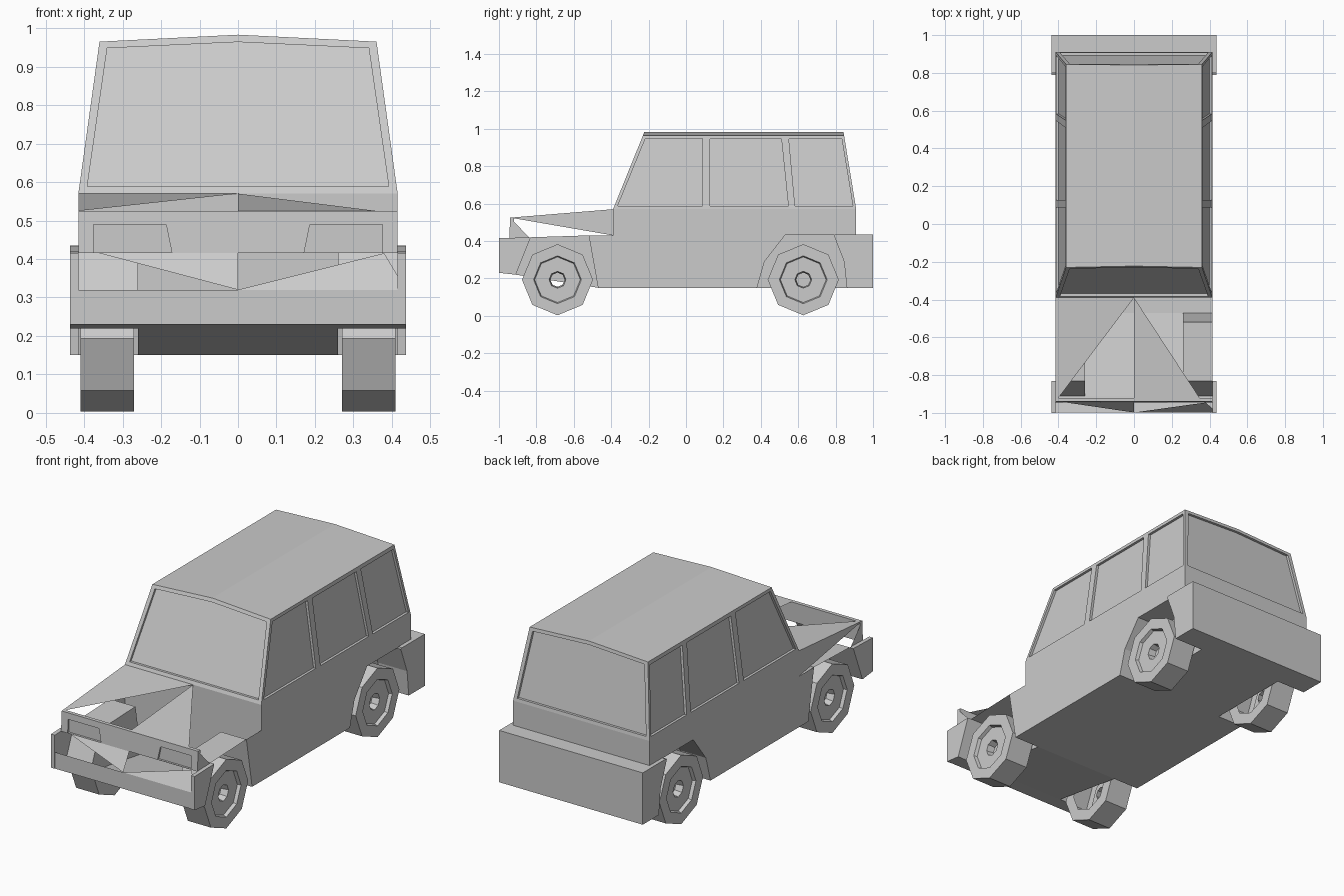
import bpy, bmesh, math

if "Cube" in bpy.data.objects:
    bpy.data.objects.remove(bpy.data.objects["Cube"])


def mesh(name, polys):
    """Object from a list of polygons given as point lists."""
    bm = bmesh.new()
    for p in polys:
        bm.faces.new([bm.verts.new(v) for v in p])
    bmesh.ops.remove_doubles(bm, verts=bm.verts, dist=0.0005)
    bmesh.ops.recalc_face_normals(bm, faces=bm.faces)
    me = bpy.data.meshes.new(name)
    bm.to_mesh(me)
    bm.free()
    ob = bpy.data.objects.new(name, me)
    bpy.context.collection.objects.link(ob)
    return ob


def bridge(a, b, closed=True):
    n = len(a)
    return [[a[i], a[(i + 1) % n], b[(i + 1) % n], b[i]] for i in range(n if closed else n - 1)]


def prism(a, b):
    return [a, b[::-1]] + bridge(a, b)


def at_x(x, prof):
    return [(x, y, z) for y, z in prof]


def rect_z(x, y0, y1, z0, z1):
    """Full-width quad running from (y0, z0) to (y1, z1)."""
    return [(-x, y0, z0), (x, y0, z0), (x, y1, z1), (-x, y1, z1)]


def cut(target, cutters):
    for c in cutters:
        c.hide_render = True
        c.hide_viewport = True
        m = target.modifiers.new("opening", 'BOOLEAN')
        m.operation = 'DIFFERENCE'
        m.solver = 'EXACT'
        m.object = c
    bpy.context.view_layer.update()
    me = bpy.data.meshes.new_from_object(target.evaluated_get(bpy.context.evaluated_depsgraph_get()))
    target.modifiers.clear()
    target.data = me
    for c in cutters:
        bpy.data.objects.remove(c)


W, IN, BW = 0.415, 0.26, 0.437           # body, inner wheel well, bumper half widths
ZB, ZT, ZR = 0.57, 0.965, 0.983          # belt line, roof edge, roof ridge


def side_x(z): return W - (z - ZB) / (ZT - ZB) * 0.055
def front_y(z): return -0.39 + (z - ZB) / (ZT - ZB) * 0.16
def rear_y(z): return 0.91 - (z - ZB) / (ZT - ZB) * 0.065


# cabin with a slightly ridged roof
def end(fy):
    return [(-W, fy(ZB), ZB), (W, fy(ZB), ZB), (side_x(ZT), fy(ZT), ZT),
            (0, fy(ZR), ZR), (-side_x(ZT), fy(ZT), ZT)]


cabin = mesh("cabin", prism(end(front_y), end(rear_y)))

# recessed windows
side_windows = [
    [(-0.365, 0.588), (0.087, 0.588), (0.087, 0.948), (-0.217, 0.948)],
    [(0.128, 0.588), (0.547, 0.588), (0.51, 0.945), (0.128, 0.945)],
    [(0.583, 0.588), (0.892, 0.588), (0.833, 0.945), (0.55, 0.945)]]
end_window = [(-0.392, 0.588), (0.392, 0.588), (0.34, 0.948), (0, 0.964), (-0.34, 0.948)]
cutters = []
for s in (-1, 1):
    for w in side_windows:
        a, b = [[(s * (side_x(z) + d), y, z) for y, z in w] for d in (0.05, -0.014)]
        cutters.append(mesh("window_cutter", prism(a, b)))
for fy, s in ((front_y, -1), (rear_y, 1)):
    a, b = [[(x, fy(z) + s * d, z) for x, z in end_window] for d in (0.05, -0.014)]
    cutters.append(mesh("window_cutter", prism(a, b)))
cut(cabin, cutters)

# lower body: sides, wheel wells, floor, firewall
rear_arch = [(0.38, 0.15), (0.42, 0.29), (0.53, 0.432), (0.79, 0.432), (0.845, 0.29), (0.86, 0.15)]
front_arch = [(-0.47, 0.15), (-0.52, 0.43), (-0.83, 0.42), (-0.91, 0.22)]
side = [(-0.39, ZB), (-0.39, 0.43)] + front_arch[1::-1] + rear_arch[:4] + [(0.91, 0.432), (0.91, ZB)]
body = []
for s in (-1, 1):
    body.append(at_x(s * W, side))
    for arch in (rear_arch, front_arch):
        body.append(at_x(s * IN, arch))
        body += bridge(at_x(s * IN, arch), at_x(s * W, arch), False)
body += [rect_z(W, -0.47, 0.38, 0.15, 0.15), rect_z(IN, 0.38, 0.86, 0.15, 0.15),
         rect_z(IN, -0.91, -0.47, 0.22, 0.15), rect_z(W, -0.39, -0.39, 0.15, ZB),
         rect_z(W, 0.91, 0.91, 0.432, ZB)]
mesh("lower_body", body)

# rear bumper box wrapping round behind the wheels
rear_side = [(0.80, 0.435), (1.0, 0.435), (1.0, 0.15)] + rear_arch[:2:-1]
rear = [rect_z(BW, 0.91, 1, 0.435, 0.435), rect_z(BW, 1, 1, 0.15, 0.435), rect_z(BW, 0.86, 1, 0.15, 0.15)]
for s in (-1, 1):
    rear.append(at_x(s * BW, rear_side))
    rear.append([(s * x, y, 0.435) for x, y in ((W, 0.8), (BW, 0.8), (BW, 0.91), (W, 0.91))])
    rear += bridge(at_x(s * W, rear_arch[3:]), at_x(s * BW, rear_arch[3:]), False)
mesh("rear_bumper", rear)

# front bumper: lower band, half-open sloped upper face, end pieces
y0, y1 = -0.998, -0.945
mesh("front_bumper", [
    rect_z(BW, y0, y0, 0.23, 0.32), rect_z(BW, y0, -0.91, 0.23, 0.22),
    [(-0.36, y1, 0.415), (0, y1, 0.415), (0, y0, 0.32)],
    [(0, y0, 0.32), (BW, y0, 0.32), (0.38, y1, 0.415)]])
for s in (-1, 1):
    horn = [(-1.0, 0.415), (-1.0, 0.23), (-0.91, 0.22), (-0.83, 0.42)]
    mesh("front_bumper_end", prism(at_x(s * W, horn), at_x(s * BW, horn)))

# front panel with recessed headlights
panel = mesh("front_panel", prism(rect_z(W, -0.945, -0.94, 0.415, 0.525),
                                  rect_z(W, -0.925, -0.92, 0.415, 0.525)))
lamp = [(0.172, 0.417), (0.187, 0.49), (0.375, 0.49), (0.375, 0.417)]
cut(panel, [mesh("lamp_cutter", prism(*[[(s * x, y, z) for x, z in lamp] for y in (-0.97, -0.933)]))
            for s in (-1, 1)])
for s in (-1, 1):
    mesh("front_panel_side", [at_x(s * W, [(-0.94, 0.525), (-0.945, 0.415), (-0.84, 0.42)])])

# hood: the remaining triangular panels
mesh("hood", [
    [(-W, -0.39, ZB), (0, -0.39, ZB), (-W, -0.94, 0.525)],
    [(0, -0.39, ZB), (0, -0.94, 0.525), (0.36, -0.94, 0.525)],
    at_x(-W, [(-0.39, ZB), (-0.39, 0.43), (-0.94, 0.525)])])

# eight-sided wheels, open on the inner side
wheel_profile = [(0.27, 0.125), (0.27, 0.19), (0.41, 0.19), (0.41, 0.128), (0.392, 0.122),
                 (0.392, 0.045), (0.35, 0.038)]
for wy in (-0.687, 0.627):
    for s in (-1, 1):
        faces = []
        rings = [[(s * x, wy + r * math.sin(k * math.pi / 4), 0.193 + r * math.cos(k * math.pi / 4))
                  for k in range(8)] for x, r in wheel_profile]
        for a, b in zip(rings, rings[1:]):
            faces += bridge(a, b)
        mesh("wheel", faces)
